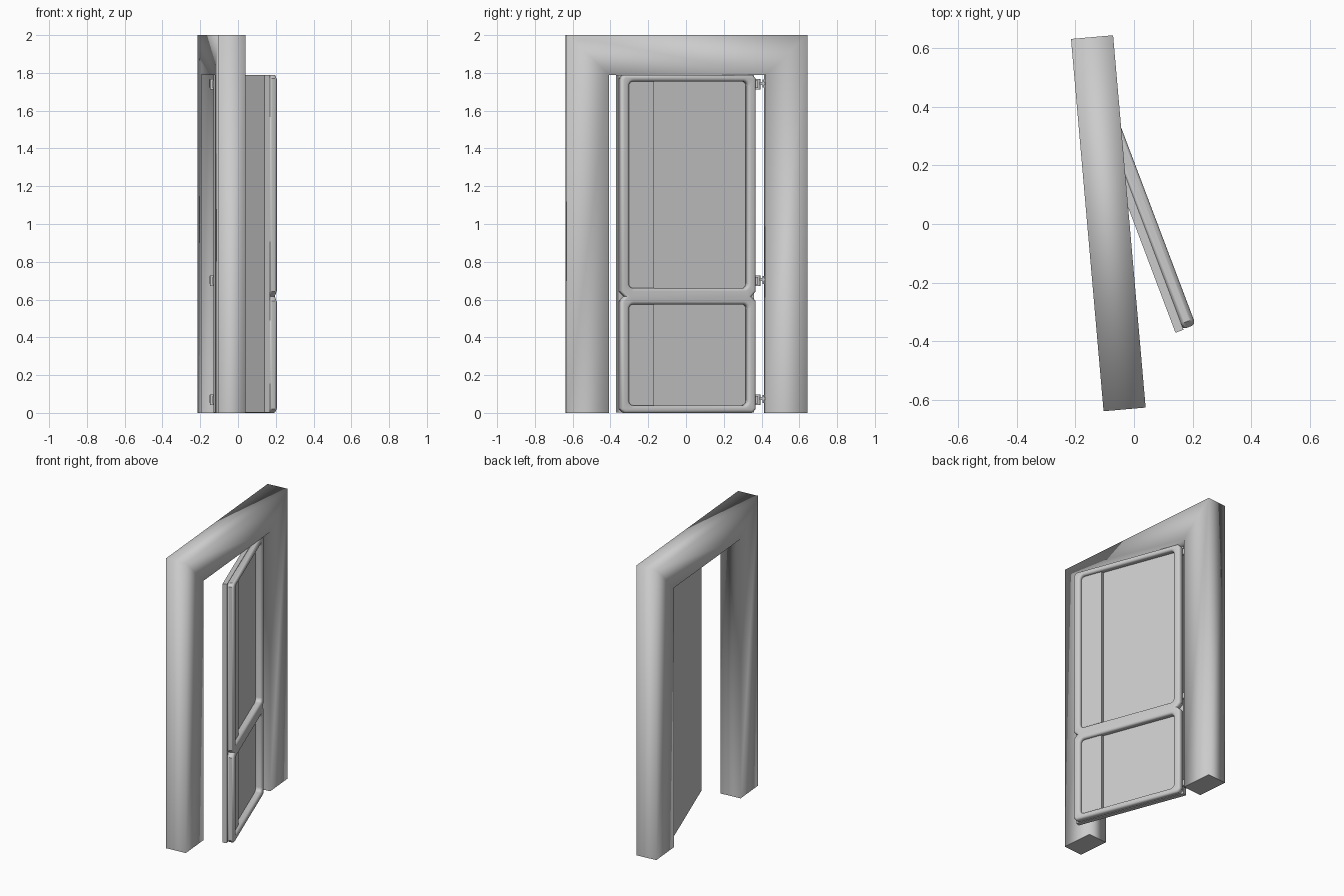
import bpy, bmesh, math
from mathutils import Matrix, Vector

cube = bpy.data.objects.get("Cube")
if cube:
    bpy.data.objects.remove(cube, do_unlink=True)

grey = bpy.data.materials.new("plain grey")
grey.use_nodes = True
colour = (0.6, 0.6, 0.6, 1)
grey.diffuse_color = colour
grey.node_tree.nodes["Principled BSDF"].inputs["Base Color"].default_value = colour


def placement(x, y, degrees):
    """Local x runs along the doorway, local y is up, local z faces outward."""
    a = math.radians(degrees)
    m = Matrix(((-math.sin(a), 0, math.cos(a)),
                (math.cos(a), 0, math.sin(a)),
                (0, 1, 0))).to_4x4()
    m.translation = (x, y, 0)
    return m


def add(name, bm, matrix, smooth=None):
    bmesh.ops.recalc_face_normals(bm, faces=bm.faces)
    mesh = bpy.data.meshes.new(name)
    bm.to_mesh(mesh)
    bm.free()
    mesh.materials.append(grey)
    obj = bpy.data.objects.new(name, mesh)
    obj.matrix_world = matrix
    bpy.context.collection.objects.link(obj)
    if smooth:
        for p in mesh.polygons:
            p.use_smooth = True
        mesh.set_sharp_from_angle(angle=math.radians(smooth))
    return obj


def box(name, low, high, matrix, smooth=None):
    bm = bmesh.new()
    bmesh.ops.create_cube(bm, size=1)
    low, high = Vector(low), Vector(high)
    for v in bm.verts:
        v.co = (low + high) / 2 + v.co * (high - low)
    return add(name, bm, matrix, smooth)


# Door surround: a mitred arch with fully soft shading
surround = placement(-0.0875, 0.0025, 5)
OUT, IN, TOP, HEAD, DEPTH = 0.637, 0.418, 2.0, 1.79, 0.072
bm = bmesh.new()
rings = []
for outer, inner in (((-OUT, 0), (-IN, 0)), ((-OUT, TOP), (-IN, HEAD)),
                     ((OUT, TOP), (IN, HEAD)), ((OUT, 0), (IN, 0))):
    rings.append([bm.verts.new((*p, z)) for p, z in
                  ((outer, -DEPTH), (outer, DEPTH), (inner, DEPTH), (inner, -DEPTH))])
for a, b in zip(rings, rings[1:]):
    for i in range(4):
        j = (i + 1) % 4
        bm.faces.new((a[i], a[j], b[j], b[i]))
feet = [bm.faces.new(rings[0]), bm.faces.new(rings[-1])]
frame = add("door_surround", bm, surround, smooth=180)
for poly in frame.data.polygons:
    if all(frame.data.vertices[i].co.y < 0.01 for i in poly.vertices):
        poly.use_smooth = False
        for k in poly.edge_keys:
            for e in frame.data.edges:
                if e.key == k:
                    e.use_edge_sharp = True

# Door leaf: flat back slab
door = placement(0.04, 0.0025, 20.7)
HALF, THICK, H = 0.385, 0.037, 1.79
box("door_slab", (-HALF, 0.002, -THICK), (HALF, H - 0.002, -0.008), door)


def rounded(x0, y0, x1, y1, r, steps=4):
    pts = []
    for cx, cy, start in ((x1 - r, y1 - r, 0), (x0 + r, y1 - r, 90),
                          (x0 + r, y0 + r, 180), (x1 - r, y0 + r, 270)):
        for k in range(steps + 1):
            a = math.radians(start + 90 * k / steps)
            pts.append((cx + r * math.cos(a), cy + r * math.sin(a)))
    return pts


# Raised rounded moulding with two openings and a pinch at the middle rail
def moulding(loops, front, back, bevel):
    curve = bpy.data.curves.new("moulding", "CURVE")
    curve.dimensions = "2D"
    curve.fill_mode = "BOTH"
    curve.extrude = (front - back) / 2 - bevel
    curve.bevel_depth = bevel
    curve.bevel_resolution = 3
    curve.offset = -bevel
    for loop in loops:
        s = curve.splines.new("POLY")
        s.points.add(len(loop) - 1)
        for p, (x, y) in zip(s.points, loop):
            p.co = (x, y, 0, 1)
        s.use_cyclic_u = True
    helper = bpy.data.objects.new("moulding_curve", curve)
    bpy.context.collection.objects.link(helper)
    graph = bpy.context.evaluated_depsgraph_get()
    mesh = bpy.data.meshes.new_from_object(helper.evaluated_get(graph))
    bm = bmesh.new()
    bm.from_mesh(mesh)
    bpy.data.objects.remove(helper, do_unlink=True)
    bmesh.ops.remove_doubles(bm, verts=bm.verts, dist=0.0001)
    bmesh.ops.translate(bm, verts=bm.verts, vec=(0, 0, (front + back) / 2))
    return add("door_moulding", bm, door, smooth=40)


MID, PINCH = 0.617, 0.025
X = HALF - 0.002
outline = [(-X + 0.02, 0), (X - 0.02, 0), (X, 0.02), (X, MID - PINCH), (X - PINCH, MID),
           (X, MID + PINCH), (X, H - 0.02), (X - 0.02, H), (-X + 0.02, H), (-X, H - 0.02),
           (-X, MID + PINCH), (-X + PINCH, MID), (-X, MID - PINCH), (-X, 0.02)]
panels = ((0.04, 0.575), (0.66, 1.755))
openings = [rounded(-0.335, lo, 0.335, hi, 0.025) for lo, hi in panels]
moulding([outline] + openings, THICK, -0.012, 0.016)

# Raised strip along the free side of each panel
for name, (lo, hi) in zip(("lower", "upper"), panels):
    box(name + "_panel_strip", (-0.35, lo - 0.01, -0.01), (-0.19, hi + 0.01, 0.015), door)

# Hinges: knuckle, arm and plate reaching the surround
for i, z in enumerate((0.07, 0.70, 1.74)):
    bm = bmesh.new()
    bmesh.ops.create_cone(bm, cap_ends=True, segments=12, radius1=0.014,
                          radius2=0.014, depth=0.055)
    add(f"hinge_knuckle_{i}", bm, Matrix.Translation((-0.135, 0.38, z)), smooth=40)
    flat = Matrix.Identity(4)
    box(f"hinge_arm_{i}", (-0.142, 0.38, z - 0.003), (-0.128, 0.425, z + 0.013), flat)
    box(f"hinge_plate_{i}", (-0.15, 0.404, z - 0.018), (-0.122, 0.412, z + 0.026), flat)
    box(f"hinge_leaf_{i}", (-0.135, 0.355, z - 0.02), (-0.09, 0.38, z + 0.02), flat)
